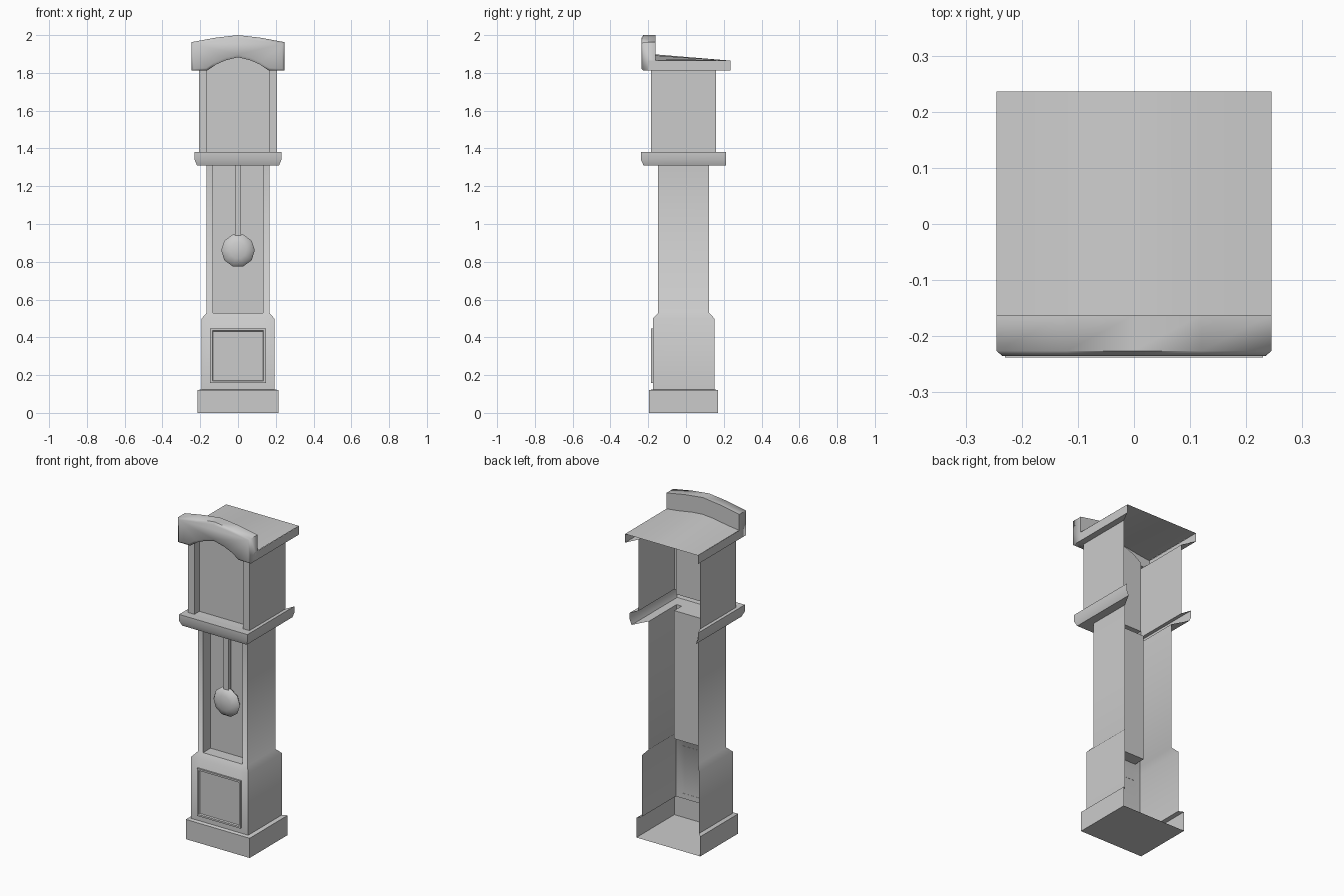
import bpy, bmesh, math

if "Cube" in bpy.data.objects:
    bpy.data.objects.remove(bpy.data.objects["Cube"])


def finish(name, bm, angle=55):
    me = bpy.data.meshes.new(name)
    bm.to_mesh(me)
    bm.free()
    ob = bpy.data.objects.new(name, me)
    bpy.context.collection.objects.link(ob)
    bpy.ops.object.select_all(action='DESELECT')
    ob.select_set(True)
    bpy.context.view_layer.objects.active = ob
    bpy.ops.object.shade_smooth_by_angle(angle=math.radians(angle))
    return ob


def loft(name, rows, skip=(), faces=(), angle=55):
    """Bridge open rows of points; skip = (row, column) holes; faces = extra polygons."""
    bm = bmesh.new()
    vs = [[bm.verts.new(p) for p in r] for r in rows]
    for j in range(len(vs) - 1):
        for i in range(len(vs[j]) - 1):
            if (j, i) not in skip:
                bm.faces.new((vs[j][i], vs[j][i + 1], vs[j + 1][i + 1], vs[j + 1][i]))
    for f in faces:
        bm.faces.new([bm.verts.new(p) for p in f])
    bmesh.ops.remove_doubles(bm, verts=bm.verts, dist=1e-5)
    return finish(name, bm, angle)


def u_ring(z, w, yf, yb, o):
    """Open-backed outline: left side, split front, right side."""
    return [(-w, yb, z), (-w, yf, z), (-o, yf, z), (o, yf, z), (w, yf, z), (w, yb, z)]


def mirror_line(half):
    """Complete a left-half polyline that ends on x = 0."""
    return half + [(-x, z) for x, z in reversed(half[:-1])]


TO, HO = 0.132, 0.164       # trunk and hood opening half widths
TR, HR = -0.075, -0.137     # recess panel depths

# Plinth and lower cabinet up to the trunk top
loft("lower_case", [
    u_ring(0.00, .215, -.195, .170, TO),
    u_ring(0.12, .215, -.195, .170, TO),
    u_ring(0.125, .192, -.176, .150, TO),
    u_ring(0.50, .192, -.176, .150, TO),
    u_ring(0.53, .166, -.147, .122, TO),
    u_ring(1.31, .166, -.147, .122, TO)],
    skip={(4, 2)},
    faces=[[(-.215, .17, 0), (.215, .17, 0), (.215, -.195, 0), (-.215, -.195, 0)]])

# Waist ledge and hood, with the side cornice
loft("hood_case", [
    u_ring(1.31, .166, -.147, .122, HO - .01),
    u_ring(1.31, .217, -.225, .213, HO),
    u_ring(1.34, .23, -.238, .213, HO),
    u_ring(1.38, .23, -.238, .213, HO),
    u_ring(1.378, .207, -.185, .160, HO),
    u_ring(1.812, .207, -.185, .160, HO),
    u_ring(1.812, .245, -.200, .236, HO),
    u_ring(1.865, .245, -.200, .236, HO)],
    skip={(4, 2), (5, 2), (6, 1), (6, 2), (6, 3)})


# Recessed panels behind the openings
def recess(name, o, yf, yr, z0, z1, extra):
    def row(z):
        return [(-o, yf, z), (-o, yr, z), (o, yr, z), (o, yf, z)]
    floor = [(-o, yf, z0), (o, yf, z0), (o, yr, z0), (-o, yr, z0)]
    loft(name, [row(z0), row(z1)], faces=[floor] + extra)


arch = mirror_line([(-HO, 1.812), (-.115, 1.845), (-.064, 1.867), (0, 1.883)])
recess("trunk_recess", TO, -.147, TR, .53, 1.31,
       [[(-TO, -.147, 1.31), (-TO, TR, 1.31), (TO, TR, 1.31), (TO, -.147, 1.31)]])
recess("hood_recess", HO, -.185, HR, 1.378, 1.812,
       [[(x, HR, z) for x, z in reversed(arch)]])
loft("arch_soffit", [[(x, -.165, z) for x, z in arch], [(x, HR, z) for x, z in arch]])

# Arched pediment with a softened front
top = mirror_line([(-.245, 1.963), (-.12, 1.986), (0, 2.0)])
outline = [(-.245, 1.812)] + arch + [(.245, 1.812)] + top[::-1]
bm = bmesh.new()
front = [bm.verts.new((x, -.226, z)) for x, z in outline]
back = [bm.verts.new((x, -.162, z)) for x, z in outline]
face = bm.faces.new(front)
bm.faces.new(back[::-1])
n = len(outline)
for i in range(n):
    k = (i + 1) % n
    bm.faces.new((front[k], front[i], back[i], back[k]))
bmesh.ops.recalc_face_normals(bm, faces=bm.faces)
bmesh.ops.inset_region(bm, faces=[face], thickness=.014, depth=.009)
finish("pediment", bm)

# Roof, slightly crowned at the front and level at the back
ridge = mirror_line([(-.245, 1.866), (-.17, 1.875), (-.07, 1.892), (0, 1.898)])
loft("roof", [[(x, -.165, z) for x, z in ridge], [(x, .236, 1.865) for x, z in ridge]])


# Raised square moulding on the cabinet front
def rect(w, z0, z1, y):
    return [(-w, y, z0), (w, y, z0), (w, y, z1), (-w, y, z1), (-w, y, z0)]


loops = [rect(.147, .157, .446, -.175), rect(.147, .157, .446, -.186),
         rect(.136, .168, .435, -.186), rect(.132, .172, .431, -.178)]
loft("cabinet_panel", loops, faces=[loops[-1][:4]], angle=30)

# Pendulum rod and bob
bm = bmesh.new()
bmesh.ops.create_cube(bm, size=1)
for v in bm.verts:
    v.co = (v.co.x * .034, v.co.y * .025 - .105, v.co.z * .40 + 1.11)
finish("pendulum_rod", bm)

bm = bmesh.new()
bmesh.ops.create_uvsphere(bm, u_segments=10, v_segments=6, radius=.089)
a = math.radians(18)
for v in bm.verts:
    x, y, z = v.co
    v.co = (x * math.cos(a) - y * math.sin(a), -.108 - z * .36,
            .86 + x * math.sin(a) + y * math.cos(a))
bmesh.ops.recalc_face_normals(bm, faces=bm.faces)
finish("pendulum_bob", bm, 60)
